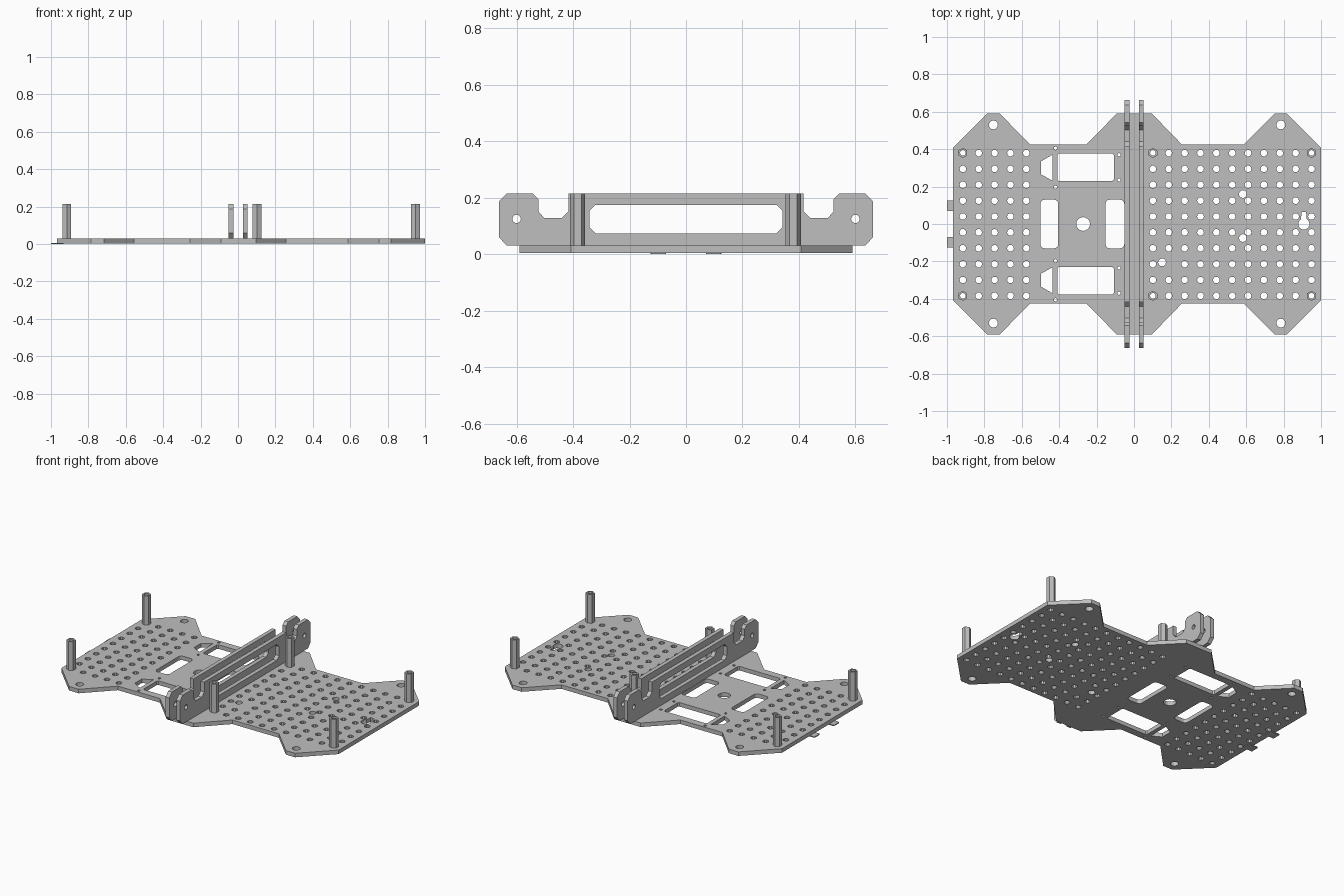
import bpy, bmesh
from math import sin, cos, pi, radians, hypot

cube = bpy.data.objects.get("Cube")
if cube:
    bpy.data.objects.remove(cube)

grey = bpy.data.materials.new("light_grey")
grey.use_nodes = True
colour = (0.52, 0.52, 0.52, 1)
grey.diffuse_color = colour
grey.node_tree.nodes["Principled BSDF"].inputs["Base Color"].default_value = colour


def ring(x, y, r, n=12, start=0.0):
    return [(x + r * cos(start + 2 * pi * i / n), y + r * sin(start + 2 * pi * i / n))
            for i in range(n)]


def chamfered(x0, x1, y0, y1, c):
    return [(x0 + c, y0), (x1 - c, y0), (x1, y0 + c), (x1, y1 - c),
            (x1 - c, y1), (x0 + c, y1), (x0, y1 - c), (x0, y0 + c)]


def rounded(x0, x1, y0, y1, r, n=4):
    pts = []
    for k, (cx, cy) in enumerate([(x1 - r, y1 - r), (x0 + r, y1 - r),
                                  (x0 + r, y0 + r), (x1 - r, y0 + r)]):
        for i in range(n + 1):
            a = pi / 2 * (k + i / n)
            pts.append((cx + r * cos(a), cy + r * sin(a)))
    return pts


def sheet(name, loops, thickness, location, rotation=(0, 0, 0)):
    """Cut sheet: first loop is the outline, the others are holes."""
    cu = bpy.data.curves.new(name + "_profile", 'CURVE')
    cu.dimensions = '2D'
    cu.fill_mode = 'BOTH'
    cu.extrude = thickness / 2
    for loop in loops:
        sp = cu.splines.new('POLY')
        sp.points.add(len(loop) - 1)
        for p, (x, y) in zip(sp.points, loop):
            p.co = (x, y, 0, 1)
        sp.use_cyclic_u = True
    helper = bpy.data.objects.new(name + "_profile", cu)
    bpy.context.collection.objects.link(helper)
    dg = bpy.context.evaluated_depsgraph_get()
    me = bpy.data.meshes.new_from_object(helper.evaluated_get(dg))
    bpy.data.objects.remove(helper)
    bm = bmesh.new()
    bm.from_mesh(me)
    bmesh.ops.remove_doubles(bm, verts=bm.verts, dist=1e-5)
    bmesh.ops.recalc_face_normals(bm, faces=bm.faces)
    for f in bm.faces:
        f.smooth = False
        f.material_index = 0
    bm.to_mesh(me)
    bm.free()
    me.name = name
    me.materials.clear()
    me.materials.append(grey)
    ob = bpy.data.objects.new(name, me)
    ob.location = location
    ob.rotation_euler = rotation
    bpy.context.collection.objects.link(ob)
    return ob


# Base plate outline, mirrored front to back
half = [(-0.967, 0.408), (-0.785, 0.59), (-0.717, 0.59), (-0.555, 0.424), (-0.257, 0.424),
        (-0.092, 0.59), (0.096, 0.59), (0.257, 0.424), (0.587, 0.424), (0.753, 0.59),
        (0.818, 0.59), (1.0, 0.408)]
base = [half + [(x, -y) for x, y in reversed(half)]]

# Odd mounting holes and the keyhole
extras = [(0.582, 0.16), (0.582, -0.075), (0.15, -0.205)]
base += [ring(x, y, 0.021) for x, y in extras]
base.append([(0.908 + 0.03 * cos(a), 0.03 * sin(a)) for a in
             [radians(120 + 300 * i / 12) for i in range(13)]] + [(0.92, 0.065), (0.896, 0.065)])

# Perforated grid
pitch = 0.0848
columns = [-0.915 + pitch * i for i in range(5)] + [0.101 + pitch * i for i in range(11)]
for x in columns:
    for j in range(10):
        y = -0.384 + pitch * j
        if all(hypot(x - a, y - b) > 0.04 for a, b in extras):
            base.append(ring(x, y, 0.018, 10))

# Central hole and rounded slots
base.append(ring(-0.272, 0, 0.037, 16))
for x0, x1 in [(-0.5, -0.405), (-0.152, -0.052)]:
    base.append(rounded(x0, x1, -0.13, 0.13, 0.022))

# Motor windows, cable openings, screw holes and corner holes
for s in (1, -1):
    base.append(chamfered(-0.41, -0.108, *sorted((0.23 * s, 0.377 * s)), 0.008))
    base.append([(-0.497, 0.265 * s), (-0.437, 0.232 * s), (-0.437, 0.37 * s), (-0.497, 0.335 * s)])
    for x, y in [(-0.42, 0.405), (-0.42, 0.197), (-0.08, 0.37), (-0.08, 0.235)]:
        base.append(ring(x, y * s, 0.009, 8))
    for x in (-0.752, 0.785):
        base.append(ring(x, 0.53 * s, 0.024))
sheet("base_plate", base, 0.026, (0, 0, 0.017))

# Thin tabs under the left edge
for name, y in [("rear_edge_tab", 0.098), ("front_edge_tab", -0.098)]:
    sheet(name, [chamfered(-0.034, 0.034, -0.028, 0.028, 0.003)], 0.006, (-0.966, y, 0.003))

# Upright rails with notched ears
ear = [(0.635, 0.03), (0.662, 0.06), (0.662, 0.187), (0.635, 0.215), (0.542, 0.215),
       (0.523, 0.195), (0.523, 0.152), (0.502, 0.128), (0.44, 0.128), (0.416, 0.152),
       (0.416, 0.215)]
rail = [ear + [(-y, z) for y, z in reversed(ear)],
        chamfered(-0.342, 0.342, 0.073, 0.175, 0.022),
        ring(0.6, 0.125, 0.015), ring(-0.6, 0.125, 0.015)]
for name, x in [("right_rail", -0.037), ("left_rail", 0.039)]:
    sheet(name, rail, 0.026, (x, 0, 0), (pi / 2, 0, pi / 2))

# Hollow hexagonal standoffs
for row, x in [("right", -0.915), ("middle", 0.101), ("left", 0.949)]:
    for side, y in [("front", -0.384), ("rear", 0.38)]:
        sheet(f"{row}_{side}_standoff",
              [ring(0, 0, 0.027, 6, pi / 2), ring(0, 0, 0.015, 12)],
              0.185, (x, y, 0.1225))
